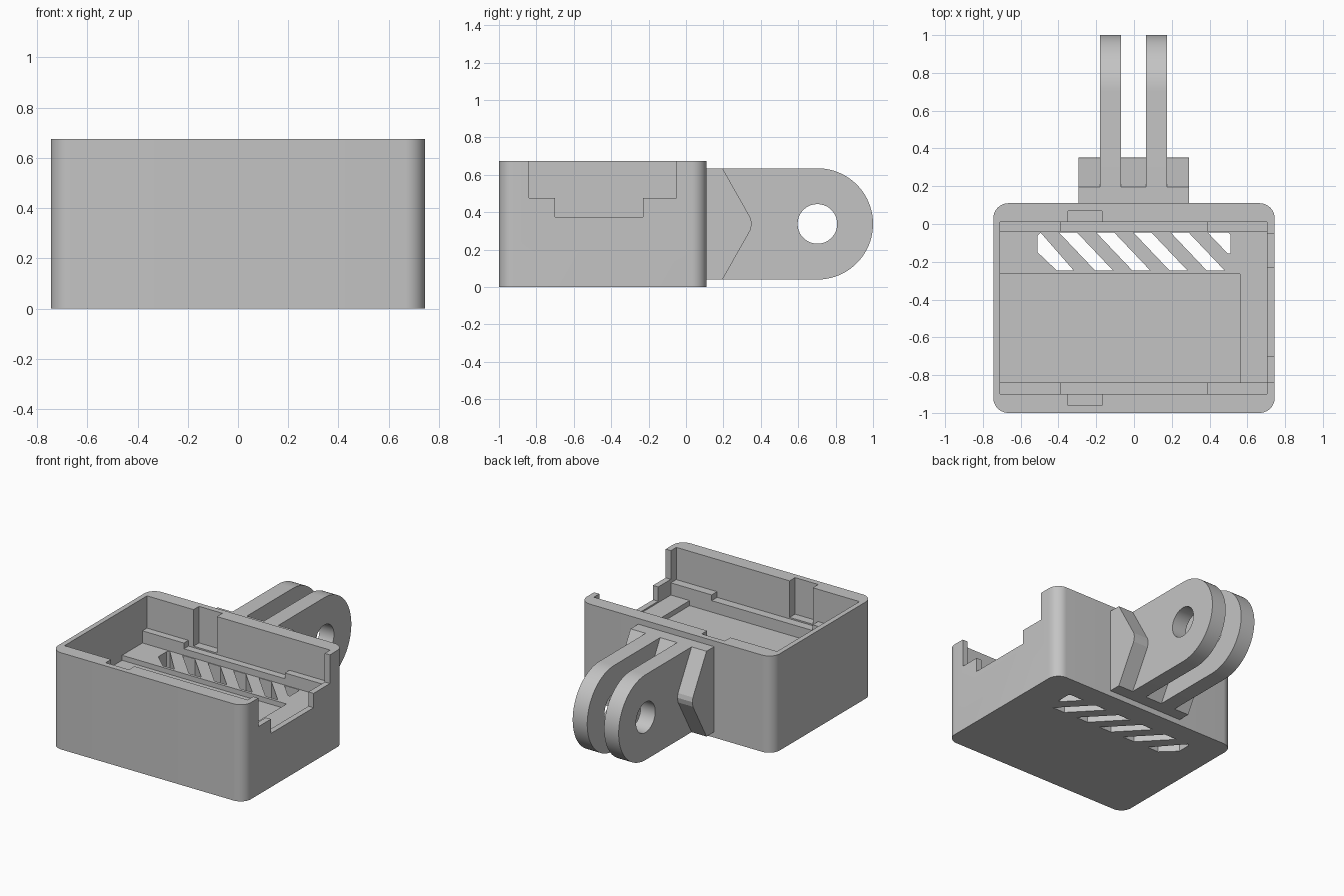
import bpy, bmesh, math

cube = bpy.data.objects.get("Cube")
if cube:
    bpy.data.objects.remove(cube, do_unlink=True)

grey = bpy.data.materials.new("plain_grey")
grey.use_nodes = True
grey.diffuse_color = (0.55, 0.55, 0.55, 1)
grey.node_tree.nodes["Principled BSDF"].inputs["Base Color"].default_value = grey.diffuse_color


def prism(name, points, low, high, axis="z"):
    """Extrude an (x, y) outline along z, or a (y, z) outline along x."""
    bm = bmesh.new()
    place = (lambda p, h: (p[0], p[1], h)) if axis == "z" else (lambda p, h: (h, p[0], p[1]))
    face = bm.faces.new([bm.verts.new(place(p, low)) for p in points])
    top = bmesh.ops.extrude_face_region(bm, geom=[face])
    for v in top["geom"]:
        if isinstance(v, bmesh.types.BMVert):
            v.co["xyz".index(axis)] = high
    bmesh.ops.recalc_face_normals(bm, faces=bm.faces)
    mesh = bpy.data.meshes.new(name)
    bm.to_mesh(mesh)
    bm.free()
    mesh.materials.append(grey)
    obj = bpy.data.objects.new(name, mesh)
    bpy.context.collection.objects.link(obj)
    return obj


def rect(x0, x1, y0, y1):
    return [(x0, y0), (x1, y0), (x1, y1), (x0, y1)]


def arc(cx, cy, r, start, end, steps):
    angles = [math.radians(start + (end - start) * i / steps) for i in range(steps + 1)]
    return [(cx + r * math.cos(a), cy + r * math.sin(a)) for a in angles]


def cut(target, cutter):
    cutter.hide_render = True
    mod = target.modifiers.new("cut", "BOOLEAN")
    mod.operation = "DIFFERENCE"
    mod.solver = "EXACT"
    mod.object = cutter
    bpy.context.view_layer.objects.active = target
    bpy.ops.object.modifier_apply(modifier=mod.name)
    bpy.data.objects.remove(cutter, do_unlink=True)


def smooth(obj):
    bpy.ops.object.select_all(action="DESELECT")
    obj.select_set(True)
    bpy.context.view_layer.objects.active = obj
    bpy.ops.object.shade_smooth_by_angle(angle=math.radians(30))


# Tray body with rounded vertical corners
R = 0.08
outline = []
for cx, cy, start in ((0.745 - R, 0.11 - R, 0), (R - 0.745, 0.11 - R, 90),
                      (R - 0.745, R - 1, 180), (0.745 - R, R - 1, 270)):
    outline += arc(cx, cy, R, start, start + 90, 10)
body = prism("tray_body", outline, 0, 0.675)

# Cavity, ledges, pocket, clip recesses and stepped cable opening
L, W = -0.71, 0.705
hollows = [
    (L, W, -0.90, 0.01, 0.45),
    (L, W, -0.84, -0.04, 0.365),
    (-0.39, 0.39, -0.90, 0.01, 0.41),
    (L, 0.56, -0.84, -0.265, 0.33),
    (-0.35, -0.17, -0.96, 0.07, 0.42),
    (0.69, 0.9, -0.84, -0.05, 0.475),
    (0.69, 0.9, -0.70, -0.23, 0.375),
]
for x0, x1, y0, y1, floor in hollows:
    cut(body, prism("hollow_cutter", rect(x0, x1, y0, y1), floor, 0.9))

# Slanted vent slots through the floor, the end ones trimmed square
TOP, BOTTOM = -0.045, -0.245
vents = [[(x, TOP), (x + 0.095, TOP), (x + 0.285, BOTTOM), (x + 0.19, BOTTOM)]
         for x in (-0.397, -0.2, -0.003, 0.194)]
vents.append([(-0.51, -0.06), (-0.495, TOP), (-0.32, BOTTOM), (-0.41, BOTTOM), (-0.51, -0.15)])
vents.append([(0.39, TOP), (0.5, TOP), (0.51, -0.055), (0.51, -0.155), (0.495, -0.155)])
for points in vents:
    cut(body, prism("vent_cutter", points, -0.1, 0.5))
smooth(body)

# Mount base with pointed gusset profile
prism("mount_base", [(0.1, 0.04), (0.195, 0.04), (0.345, 0.305), (0.352, 0.34),
                     (0.345, 0.37), (0.195, 0.635), (0.1, 0.635)], -0.295, 0.292, "x")

# Two mounting fingers with a bolt hole
MID, REACH = 0.3375, 0.2975
profile = [(0.1, MID - REACH)] + arc(1 - REACH, MID, REACH, -90, 90, 40) + [(0.1, MID + REACH)]
for name, x0, x1 in (("right_finger", -0.18, -0.068), ("left_finger", 0.063, 0.175)):
    finger = prism(name, profile, x0, x1, "x")
    hole = arc(1 - REACH, MID, 0.106, 0, 350, 35)
    cut(finger, prism("bolt_hole_cutter", hole, x0 - 0.1, x1 + 0.1, "x"))
    smooth(finger)
